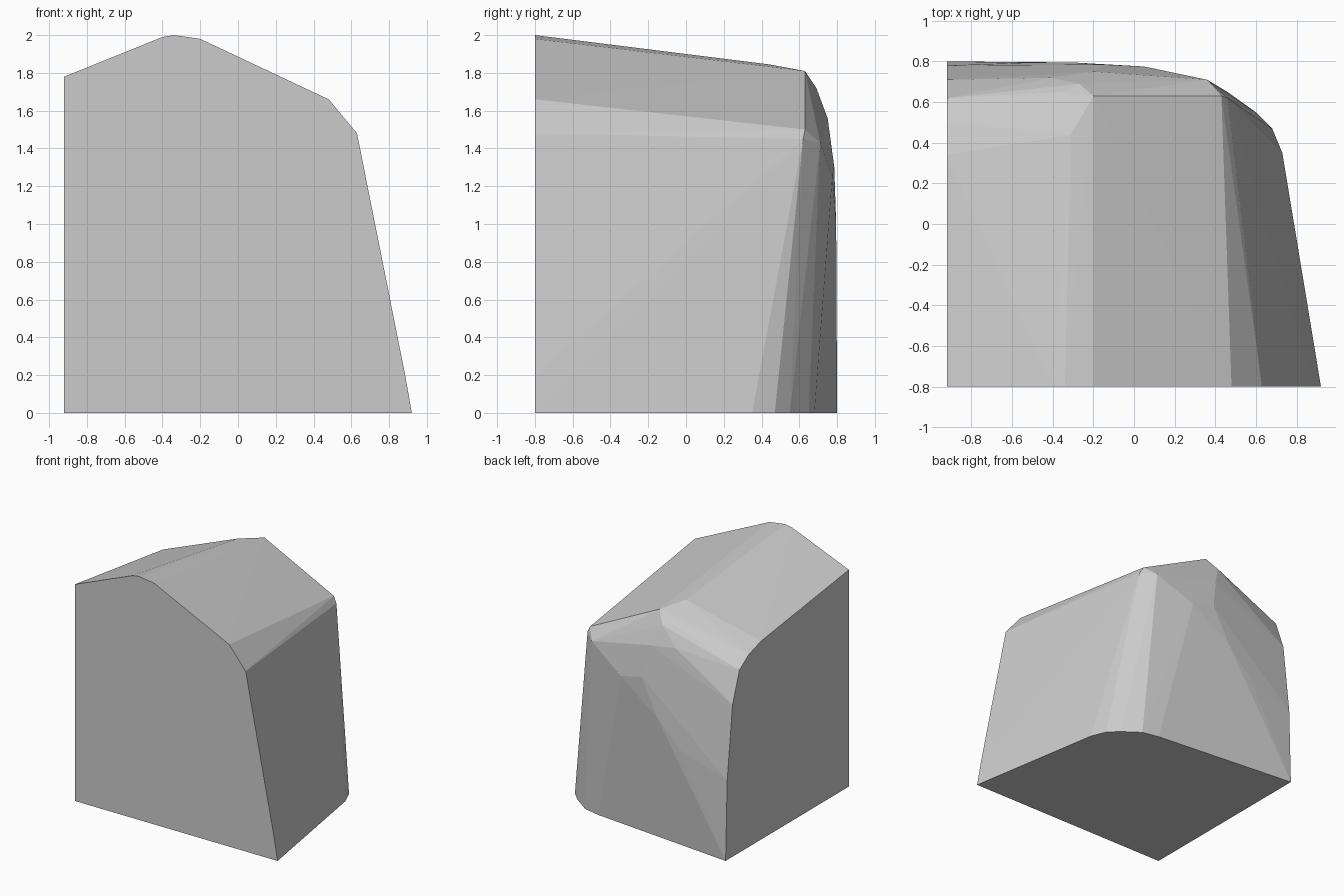
import bpy
import bmesh
from mathutils import Vector

# Remove the default cube only
default_cube = bpy.data.objects.get("Cube")
if default_cube:
    bpy.data.objects.remove(default_cube, do_unlink=True)


def make_material(name, colour):
    """Create a flat material that shows in viewport and render."""
    material = bpy.data.materials.new(name)
    material.use_nodes = True
    material.diffuse_color = colour
    shader = material.node_tree.nodes["Principled BSDF"]
    shader.inputs["Base Color"].default_value = colour
    return material


def hull_object(name, points, material):
    """Wrap the points in a convex, flat shaded solid."""
    mesh = bpy.data.meshes.new(name)
    bm = bmesh.new()
    for point in points:
        bm.verts.new(Vector(point))
    result = bmesh.ops.convex_hull(bm, input=bm.verts[:])
    unused = {item for key in ("geom_interior", "geom_unused")
              for item in result[key] if isinstance(item, bmesh.types.BMVert)}
    bmesh.ops.delete(bm, geom=list(unused), context="VERTS")
    # Merge the coplanar triangles of the cut planes
    bmesh.ops.dissolve_limit(bm, angle_limit=0.01,
                             verts=bm.verts[:], edges=bm.edges[:])
    bmesh.ops.recalc_face_normals(bm, faces=bm.faces[:])
    bm.to_mesh(mesh)
    bm.free()
    mesh.materials.append(material)
    rock = bpy.data.objects.new(name, mesh)
    bpy.context.collection.objects.link(rock)
    return rock


# Cut planes: left side, flat front and base
SIDE_X = -0.92
FRONT_Y = -0.8
BASE_Z = 0.0

# Outline of the flat front (x, z)
front_outline = [(-0.4, 1.99), (-0.34, 2), (-0.2, 1.98), (0.48, 1.66),
                 (0.63, 1.48), (0.885, 0.2), (0.92, 0)]

# Outline of the flat side (y, z)
side_outline = [(-0.8, 0), (-0.8, 1.78), (0.34, 1.63), (0.5, 1.58),
                (0.62, 1.5), (0.71, 1.25), (0.78, 0.65), (0.8, 0)]

# Rounded corner of the base (x, y)
base_outline = [(0.73, 0.35), (0.68, 0.47), (0.6, 0.55),
                (0.46, 0.65), (0.32, 0.68)]

# Chipped upper rim at the back
back_rim = [(-0.31, 0.44, 1.845), (-0.2, 0.63, 1.81), (0.43, 0.63, 1.5),
            (0.46, 0.62, 1.45), (0.36, 0.71, 1.43), (-0.27, 0.69, 1.72),
            (-0.35, 0.65, 1.73), (-0.41, 0.72, 1.58), (-0.2, 0.75, 1.56)]

# Gentle bulge of the back wall
back_bulge = [(-0.15, 0.785, 1.3), (0.05, 0.775, 1.25),
              (-0.3, 0.795, 1), (-0.5, 0.795, 0.8)]

rock_points = [(x, FRONT_Y, z) for x, z in front_outline]
rock_points += [(SIDE_X, y, z) for y, z in side_outline]
rock_points += [(x, y, BASE_Z) for x, y in base_outline]
rock_points += back_rim + back_bulge

stone_grey = make_material("stone grey", (0.6, 0.6, 0.6, 1))
hull_object("rock_corner", rock_points, stone_grey)
